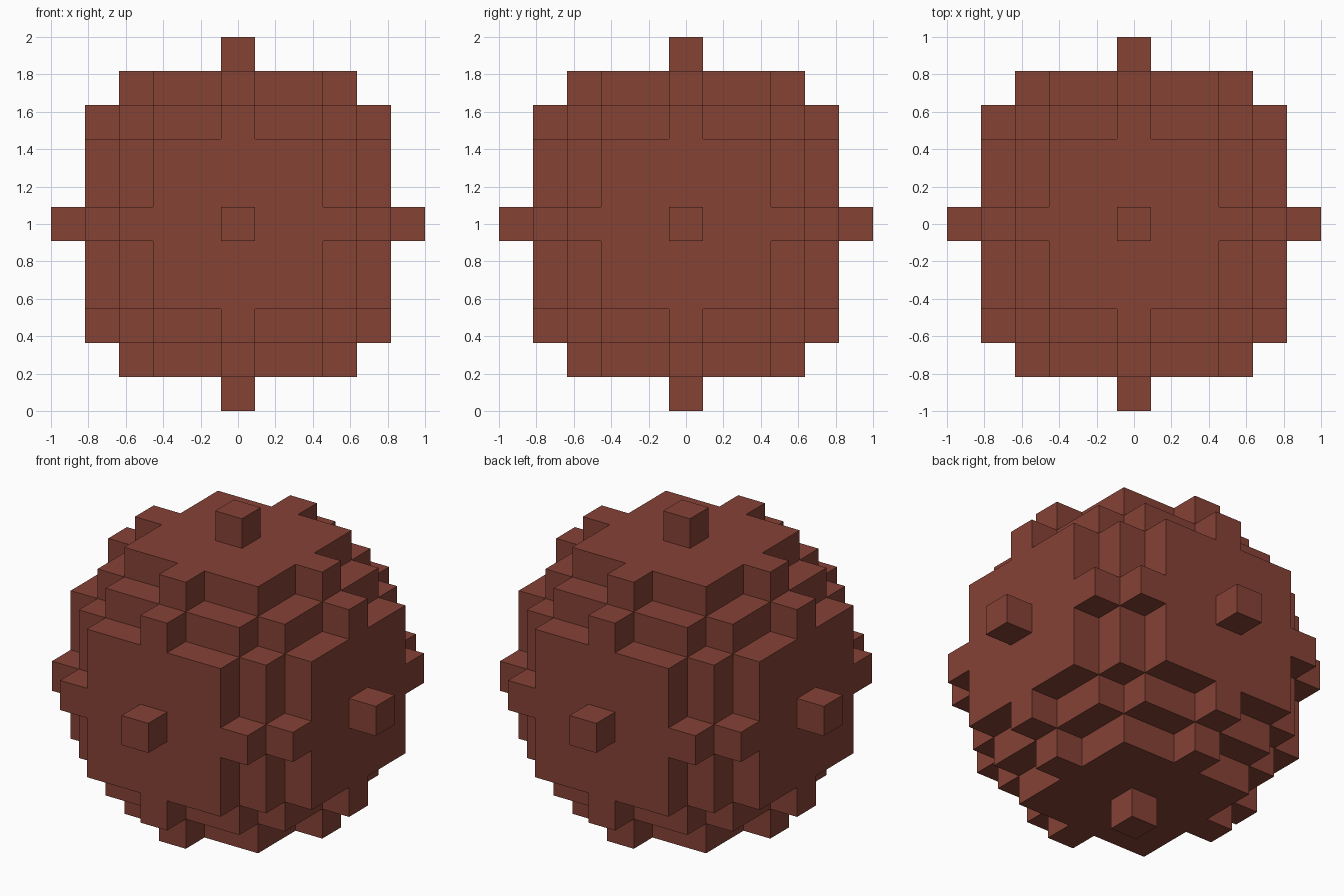
import bpy
import bmesh
from itertools import product
from mathutils import Vector

RADIUS = 5                       # ball radius in blocks
UNIT = 2 / (2 * RADIUS + 1)      # block size

cube = bpy.data.objects.get("Cube")
if cube:
    bpy.data.objects.remove(cube, do_unlink=True)

# Brick red material
brick = bpy.data.materials.new("brick_red")
brick.use_nodes = True
colour = (0.235, 0.054, 0.036, 1)
brick.diffuse_color = colour
brick.node_tree.nodes["Principled BSDF"].inputs["Base Color"].default_value = colour

# Blocks whose centres lie inside the ball
span = range(-RADIUS, RADIUS + 1)
blocks = {p for p in product(span, repeat=3) if sum(c * c for c in p) <= RADIUS ** 2}

# Outer skin: one square for every block side with no neighbour
bm = bmesh.new()
for block in blocks:
    centre = Vector(block)
    for axis in range(3):
        for sign in (-1, 1):
            out = Vector((0, 0, 0))
            out[axis] = sign
            if tuple(int(c) for c in centre + out) in blocks:
                continue
            u = Vector((0, 0, 0))
            u[(axis + 1) % 3] = 1
            v = out.cross(u)
            corners = (-u - v, u - v, u + v, v - u)
            bm.faces.new([bm.verts.new((centre + (out + c) / 2) * UNIT) for c in corners])
bmesh.ops.remove_doubles(bm, verts=bm.verts, dist=UNIT / 100)

# Stepped block ball, standing on the ground
mesh = bpy.data.meshes.new("block_ball")
bm.to_mesh(mesh)
bm.free()
mesh.materials.append(brick)
ball = bpy.data.objects.new("block_ball", mesh)
ball.location.z = 1
bpy.context.collection.objects.link(ball)
